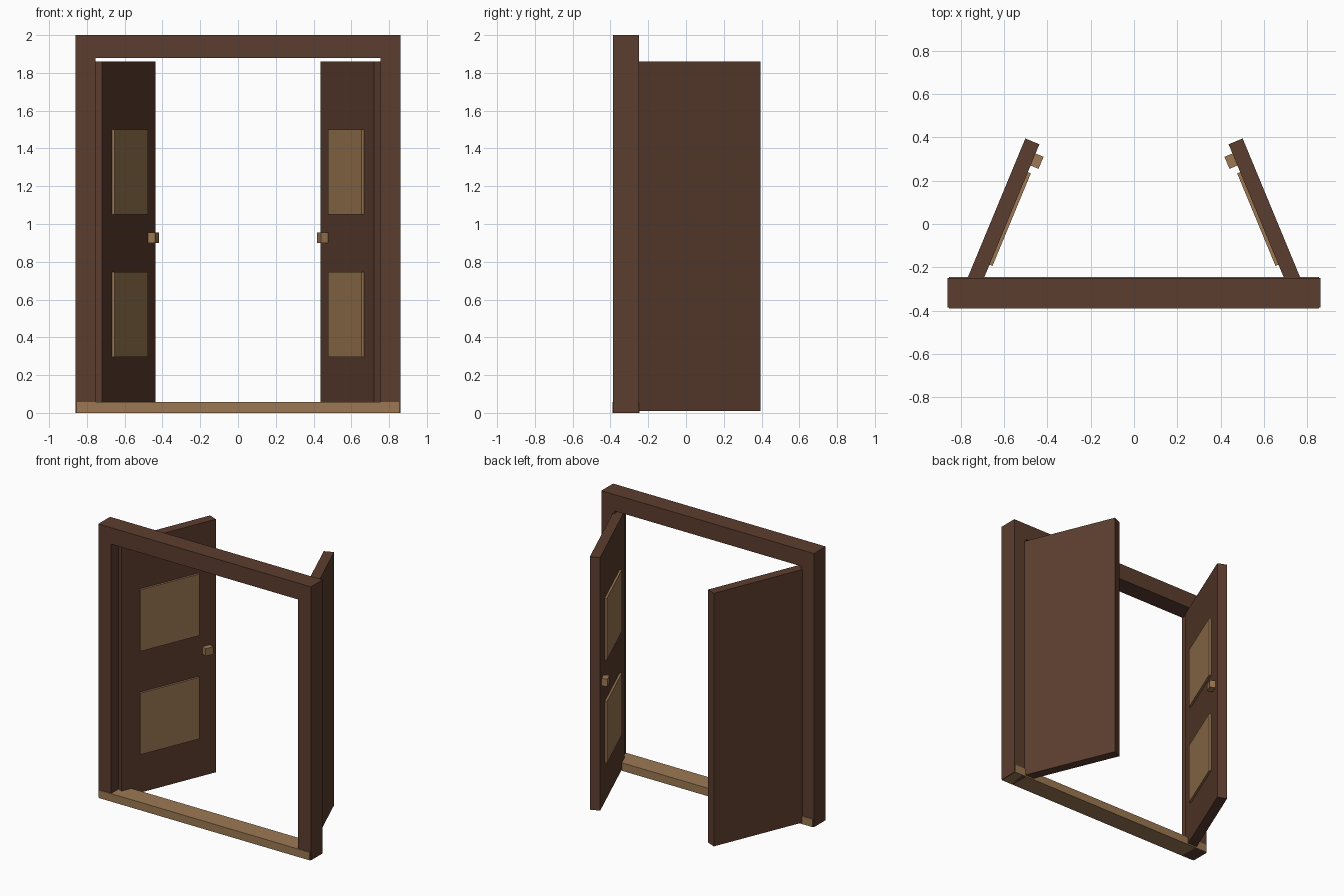
import bpy
import math
from mathutils import Matrix

if "Cube" in bpy.data.objects:
    bpy.data.objects.remove(bpy.data.objects["Cube"])


def material(name, colour):
    m = bpy.data.materials.new(name)
    m.diffuse_color = (*colour, 1.0)
    m.use_nodes = True
    m.node_tree.nodes["Principled BSDF"].inputs["Base Color"].default_value = m.diffuse_color
    return m


DARK = material("dark_brown_wood", (0.107, 0.047, 0.028))
TAN = material("tan_wood", (0.335, 0.191, 0.086))


def box(name, lo, hi, mat, matrix=None):
    """Box between two corners, optionally placed by a matrix."""
    verts = [(x, y, z) for x in (lo[0], hi[0]) for y in (lo[1], hi[1]) for z in (lo[2], hi[2])]
    faces = [(0, 1, 3, 2), (4, 6, 7, 5), (0, 4, 5, 1), (2, 3, 7, 6), (0, 2, 6, 4), (1, 5, 7, 3)]
    me = bpy.data.meshes.new(name)
    me.from_pydata(verts, [], faces)
    if matrix is not None:
        me.transform(matrix)
        if matrix.determinant() < 0:
            me.flip_normals()
    me.materials.append(mat)
    ob = bpy.data.objects.new(name, me)
    bpy.context.collection.objects.link(ob)
    return ob


# Frame header and threshold (threshold is slightly proud of the posts)
box("header", (-0.86, -0.386, 1.88), (0.86, -0.25, 2.0), DARK)
box("threshold", (-0.852, -0.39, 0.0), (0.852, -0.245, 0.058), TAN)

# Left leaf axes: local x runs along the leaf, -y is the panelled face
hinge = Matrix.Translation((-0.72, -0.317, 0)) @ Matrix.Rotation(math.radians(67.5), 4, 'Z')

for side, mirror in (("left", 1), ("right", -1)):
    flip = Matrix.Scale(mirror, 4, (1, 0, 0))
    leaf = flip @ hinge
    # Frame post
    box(side + "_post", (-0.86, -0.386, 0.0), (-0.755, -0.25, 1.88), DARK, flip)
    # Open door leaf
    box(side + "_door", (0.0, 0.0, 0.01), (0.741, 0.07, 1.86), DARK, leaf)
    # Raised panels
    for label, z0, z1 in (("lower", 0.295, 0.745), ("upper", 1.05, 1.5)):
        box(f"{side}_{label}_panel", (0.14, -0.015, z0), (0.602, 0.01, z1), TAN, leaf)
    # Square knob
    box(side + "_knob", (0.635, -0.04, 0.9), (0.695, 0.01, 0.955), TAN, leaf)
